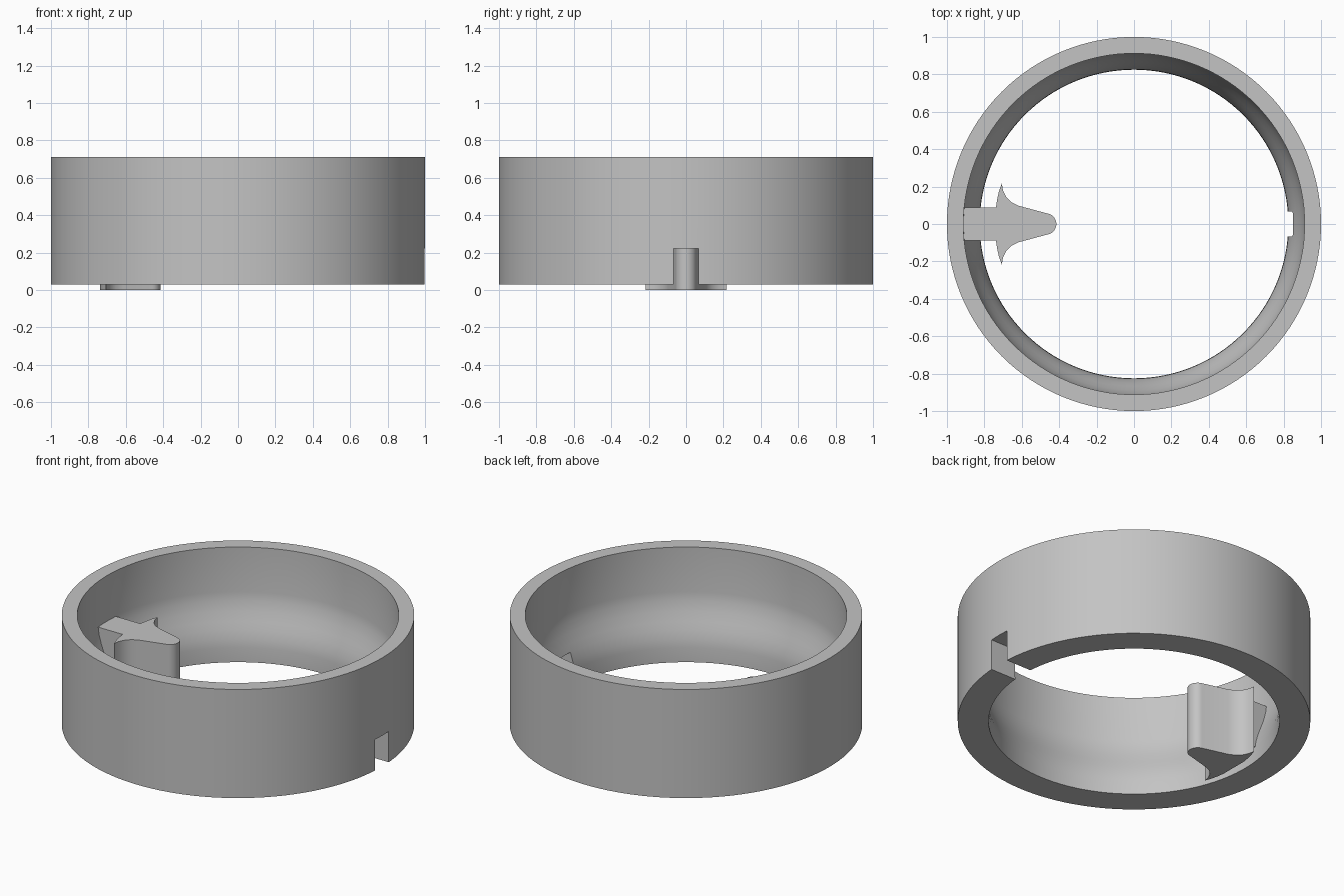
import bpy
import bmesh
from math import radians, pi, cos, sin

cube = bpy.data.objects.get("Cube")
if cube:
    bpy.data.objects.remove(cube, do_unlink=True)

grey = bpy.data.materials.new("light grey")
grey.use_nodes = True
grey.diffuse_color = (0.55, 0.55, 0.55, 1)
grey.node_tree.nodes["Principled BSDF"].inputs["Base Color"].default_value = (0.55, 0.55, 0.55, 1)


def finish(name, bm):
    bmesh.ops.recalc_face_normals(bm, faces=bm.faces)
    mesh = bpy.data.meshes.new(name)
    bm.to_mesh(mesh)
    bm.free()
    mesh.materials.append(grey)
    obj = bpy.data.objects.new(name, mesh)
    bpy.context.collection.objects.link(obj)
    return obj


def prism(name, outline, bottom, top):
    bm = bmesh.new()
    face = bm.faces.new([bm.verts.new((x, y, bottom)) for x, y in outline])
    grown = bmesh.ops.extrude_face_region(bm, geom=[face])["geom"]
    verts = [v for v in grown if isinstance(v, bmesh.types.BMVert)]
    bmesh.ops.translate(bm, verts=verts, vec=(0, 0, top - bottom))
    return finish(name, bm)


def smooth(obj):
    bpy.ops.object.select_all(action="DESELECT")
    obj.select_set(True)
    bpy.context.view_layer.objects.active = obj
    bpy.ops.object.shade_smooth_by_angle(angle=radians(30))


# Ring: closed wall section turned around z, with a flared seat inside
SEGMENTS = 128
section = [(1, 0.03), (1, 0.71), (0.912, 0.71), (0.912, 0.43), (0.905, 0.38),
           (0.888, 0.32), (0.867, 0.265), (0.85, 0.22), (0.835, 0.17),
           (0.827, 0.12), (0.825, 0.03)]
bm = bmesh.new()
loops = []
for i in range(SEGMENTS):
    a = 2 * pi * i / SEGMENTS
    loops.append([bm.verts.new((r * cos(a), r * sin(a), z)) for r, z in section])
for i in range(SEGMENTS):
    here, there = loops[i], loops[(i + 1) % SEGMENTS]
    for j in range(len(section)):
        k = (j + 1) % len(section)
        bm.faces.new((here[j], there[j], there[k], here[k]))
ring = finish("ring", bm)

# Notch through the lower wall
cutter = prism("notch_cutter", [(0.7, -0.068), (1.2, -0.068), (1.2, 0.066), (0.7, 0.066)], -0.1, 0.223)
cutter.hide_render = True
cutter.hide_set(True)
cut = ring.modifiers.new("notch", "BOOLEAN")
cut.operation = "DIFFERENCE"
cut.solver = "EXACT"
cut.object = cutter
bpy.context.view_layer.objects.active = ring
bpy.ops.object.modifier_apply(modifier=cut.name)
bpy.data.objects.remove(cutter, do_unlink=True)
smooth(ring)

# Pointer: half outline mirrored across the x axis, with a rounded nose
half = [(-0.738, 0.09), (-0.731, 0.135), (-0.722, 0.175), (-0.707, 0.216),
        (-0.7, 0.178), (-0.682, 0.143), (-0.655, 0.116), (-0.615, 0.097)]
for i in range(7):
    a = radians(80 - i * 80 / 7)
    half.append((-0.468 + 0.053 * cos(a), 0.056 * sin(a)))
outline = half + [(-0.415, 0)] + [(x, -y) for x, y in reversed(half)]
smooth(prism("pointer", outline, 0, 0.425))

# Arm joining the pointer to the wall
prism("arm", [(-0.912, -0.088), (-0.735, -0.088), (-0.735, 0.088), (-0.912, 0.088)], 0.13, 0.425)
